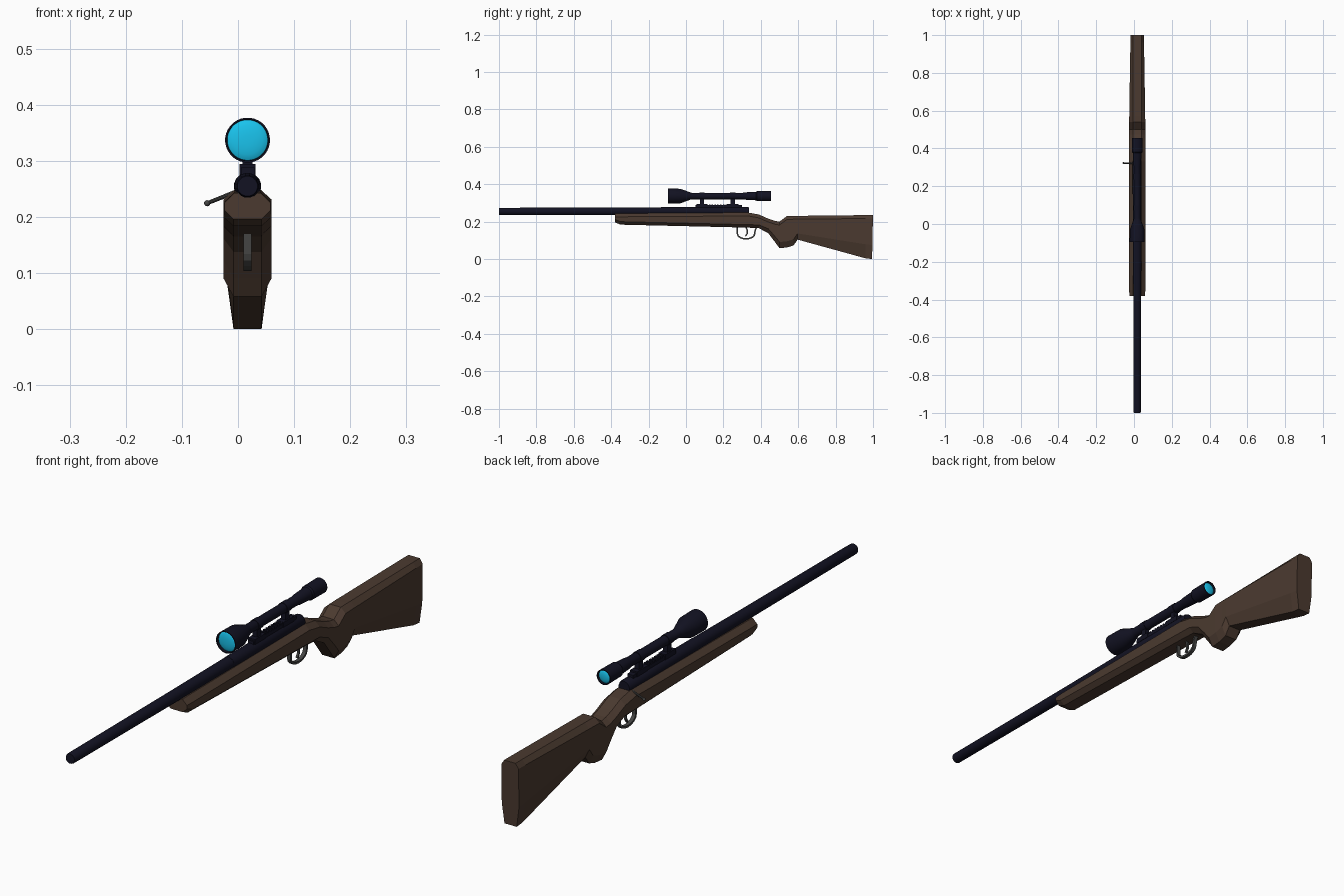
import bpy, bmesh, math
from mathutils import Vector

if "Cube" in bpy.data.objects:
    bpy.data.objects.remove(bpy.data.objects["Cube"])

CX = 0.017  # centre plane of the rifle


def material(name, rgb):
    m = bpy.data.materials.new(name)
    m.diffuse_color = (*rgb, 1)
    m.use_nodes = True
    m.node_tree.nodes["Principled BSDF"].inputs["Base Color"].default_value = m.diffuse_color
    return m


WOOD = material("wood", (0.07, 0.042, 0.029))
BLACK = material("blued_metal", (0.006, 0.006, 0.016))
STEEL = material("dark_steel", (0.06, 0.06, 0.058))
GLASS = material("lens_glass", (0.01, 0.55, 0.85))


def finish(bm, name, mat, smooth=False):
    bmesh.ops.recalc_face_normals(bm, faces=bm.faces)
    me = bpy.data.meshes.new(name)
    bm.to_mesh(me)
    bm.free()
    ob = bpy.data.objects.new(name, me)
    bpy.context.collection.objects.link(ob)
    me.materials.append(mat)
    if smooth:
        bpy.ops.object.select_all(action='DESELECT')
        ob.select_set(True)
        bpy.context.view_layer.objects.active = ob
        bpy.ops.object.shade_smooth_by_angle(angle=math.radians(30))
    return ob


def loft(name, rings, mat, smooth=False):
    """Skin a list of equal-length point rings and cap both ends."""
    bm = bmesh.new()
    vs = [[bm.verts.new(p) for p in ring] for ring in rings]
    n = len(vs[0])
    for a, b in zip(vs, vs[1:]):
        for i in range(n):
            j = (i + 1) % n
            bm.faces.new((a[i], a[j], b[j], b[i]))
    bm.faces.new(vs[0])
    bm.faces.new(vs[-1])
    return finish(bm, name, mat, smooth)


def lathe(name, profile, z, mat, seg=24, smooth=True):
    """Revolve (y, radius) points around a lengthwise axis at height z."""
    ang = [2 * math.pi * (i + 0.5) / seg for i in range(seg)]
    rings = [[(CX + r * math.cos(a), y, z + r * math.sin(a)) for a in ang]
             for y, r in profile]
    return loft(name, rings, mat, smooth)


def box(name, hx, y0, y1, z0, z1, mat):
    rings = [[(CX - hx, y, z0), (CX + hx, y, z0), (CX + hx, y, z1), (CX - hx, y, z1)]
             for y in (y0, y1)]
    return loft(name, rings, mat)


def ribbon(name, path, hx, thick, mat):
    """Flat strip along a (y, z) path, thickened."""
    bm = bmesh.new()
    pairs = [(bm.verts.new((CX - hx, y, z)), bm.verts.new((CX + hx, y, z)))
             for y, z in path]
    for (a, b), (c, d) in zip(pairs, pairs[1:]):
        bm.faces.new((a, b, d, c))
    ob = finish(bm, name, mat)
    mod = ob.modifiers.new("thickness", 'SOLIDIFY')
    mod.thickness = thick
    mod.offset = 0
    return ob


# Stock: y, top, bottom, half width, lower chamfer height
sections = [
    (-0.38, 0.243, 0.196, 0.041, 0.016), (-0.35, 0.244, 0.184, 0.043, 0.016),
    (0.25, 0.248, 0.170, 0.043, 0.016), (0.33, 0.249, 0.168, 0.043, 0.016),
    (0.39, 0.238, 0.165, 0.043, 0.018), (0.44, 0.216, 0.138, 0.043, 0.024),
    (0.475, 0.204, 0.092, 0.043, 0.03), (0.50, 0.200, 0.058, 0.043, 0.033),
    (0.54, 0.230, 0.062, 0.043, 0.033), (0.575, 0.231, 0.073, 0.042, 0.033),
    (0.597, 0.231, 0.104, 0.042, 0.033), (0.96, 0.235, 0.004, 0.036, 0.075),
    (0.995, 0.235, 0.0, 0.035, 0.075),
]
rings = []
for y, t, b, w, c in sections:
    half = [(0.025, b), (w, b + c), (w, t - 0.018), (0.023, t)]
    outline = half + [(-x, z) for x, z in reversed(half)]
    tilt = 0.02 if y > 0.99 else 0
    rings.append([(CX + x, y + tilt * (z - 0.0) if tilt else y, z) for x, z in outline])
loft("stock", rings, WOOD)

# Barrel and receiver
lathe("barrel", [(-1.0, 0.018), (-0.995, 0.0195), (-0.38, 0.021), (-0.05, 0.023)],
      0.255, BLACK, 16)
lathe("receiver", [(-0.08, 0.0235), (0.33, 0.0245), (0.336, 0.022)], 0.255, BLACK, 16)

# Scope rail with cross slats
box("scope_rail", 0.012, 0.05, 0.30, 0.268, 0.288, BLACK)
for i in range(8):
    y = 0.122 + i * 0.015
    box("rail_slat", 0.012, y, y + 0.008, 0.286, 0.293, BLACK)

# Scope mounts
for y in (0.085, 0.25):
    box("mount_base", 0.014, y - 0.03, y + 0.03, 0.275, 0.294, BLACK)
    box("mount_post", 0.009, y - 0.011, y + 0.011, 0.285, 0.33, BLACK)
    lathe("mount_ring", [(y - 0.014, 0.0195), (y + 0.014, 0.0195)], 0.337, BLACK)

# Scope body with recessed ends, and two lenses
ZS = 0.337
lathe("scope_body", [
    (-0.080, 0.036), (-0.095, 0.037), (-0.095, 0.040), (-0.030, 0.039),
    (0.025, 0.019), (0.03, 0.0175), (0.305, 0.0175), (0.32, 0.020),
    (0.375, 0.023), (0.38, 0.027), (0.455, 0.028), (0.455, 0.025), (0.443, 0.024)],
    ZS, BLACK, 32)
for name, y, r, d in (("front_lens", -0.084, 0.0365, -1), ("rear_lens", 0.446, 0.0245, 1)):
    dome = [(y + d * 0.008 * math.cos(a), r * math.sin(a))
            for a in (math.pi / 2 * k / 6 for k in range(6, 0, -1))]
    lathe(name, dome, ZS, GLASS, 32)

# Trigger guard: straight front and back with a rounded bottom
guard = [(0.275, 0.175), (0.275, 0.135)]
guard += [(0.321 - 0.046 * math.cos(a), 0.135 - 0.027 * math.sin(a))
          for a in (math.pi * k / 8 for k in range(1, 8))]
guard += [(0.367, 0.135), (0.370, 0.155), (0.380, 0.175)]
ribbon("trigger_guard", guard, 0.007, 0.008, STEEL)
ribbon("trigger", [(0.318, 0.175), (0.328, 0.155), (0.328, 0.138), (0.318, 0.122)],
       0.004, 0.007, STEEL)

# Bolt handle and knob
a, b = Vector((0.004, 0.322, 0.248)), Vector((-0.055, 0.322, 0.2245))
bm = bmesh.new()
geo = bmesh.ops.create_cone(bm, cap_ends=True, segments=10, radius1=0.004,
                            radius2=0.0035, depth=(b - a).length)
bmesh.ops.transform(bm, verts=geo["verts"],
                    matrix=(b - a).to_track_quat('Z', 'Y').to_matrix().to_4x4())
bmesh.ops.translate(bm, verts=geo["verts"], vec=(a + b) / 2)
finish(bm, "bolt_handle", STEEL, True)
bm = bmesh.new()
geo = bmesh.ops.create_uvsphere(bm, u_segments=12, v_segments=8, radius=0.0055)
bmesh.ops.translate(bm, verts=geo["verts"], vec=b)
finish(bm, "bolt_knob", STEEL, True)
